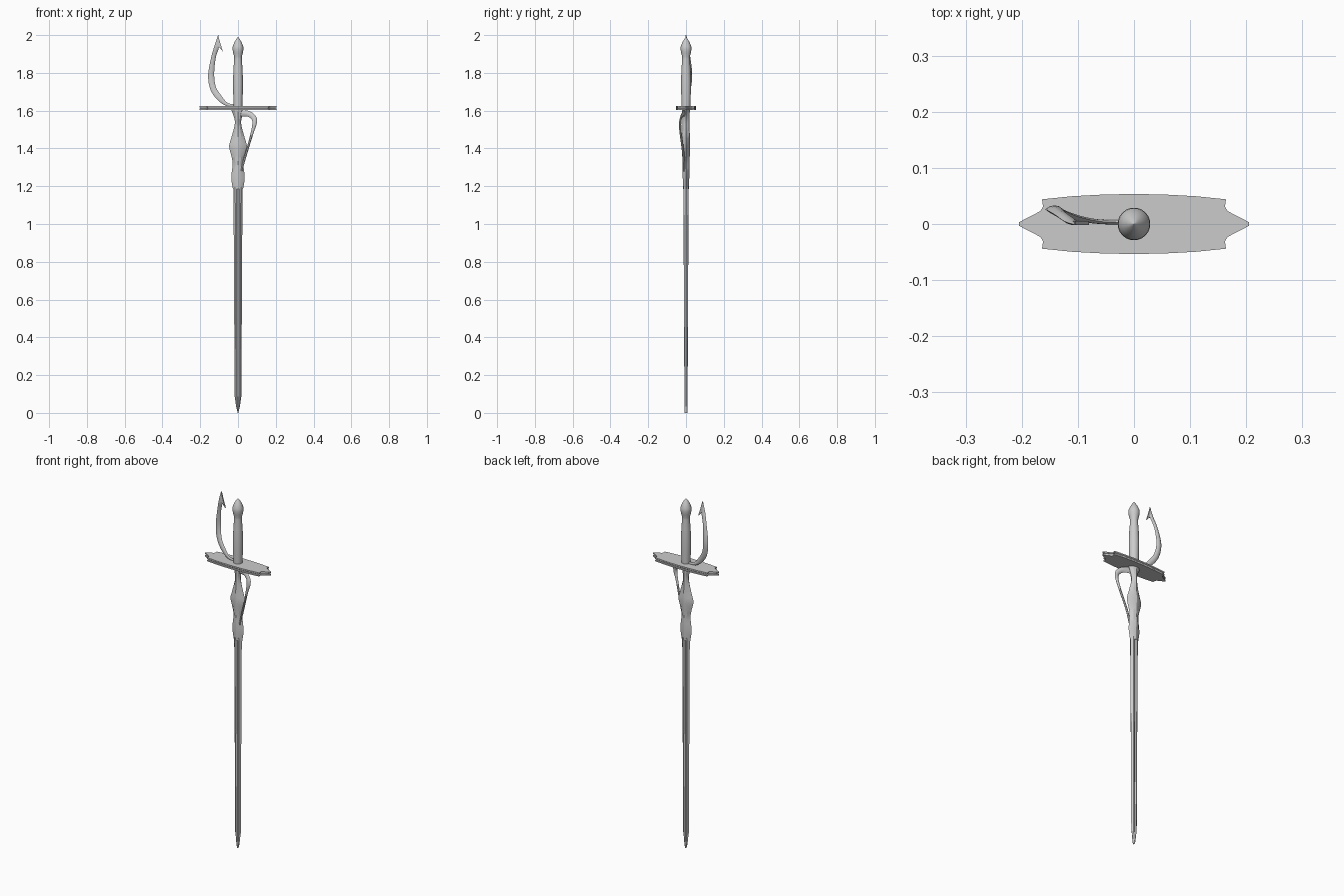
import bpy, bmesh, math
from mathutils import Vector

if "Cube" in bpy.data.objects:
    bpy.data.objects.remove(bpy.data.objects["Cube"])


def finish(name, bm, angle=30):
    bmesh.ops.remove_doubles(bm, verts=bm.verts, dist=0.00005)
    bmesh.ops.recalc_face_normals(bm, faces=bm.faces)
    me = bpy.data.meshes.new(name)
    bm.to_mesh(me)
    bm.free()
    ob = bpy.data.objects.new(name, me)
    bpy.context.collection.objects.link(ob)
    bpy.context.view_layer.objects.active = ob
    ob.select_set(True)
    bpy.ops.object.shade_smooth_by_angle(angle=math.radians(angle))
    ob.select_set(False)
    return ob


def loft(name, rings, angle=30):
    """Skin a list of equal-length closed rings and cap both ends."""
    bm = bmesh.new()
    vs = [[bm.verts.new(p) for p in r] for r in rings]
    n = len(rings[0])
    for a, b in zip(vs, vs[1:]):
        for i in range(n):
            bm.faces.new((a[i], a[(i + 1) % n], b[(i + 1) % n], b[i]))
    bm.faces.new(vs[0])
    bm.faces.new(vs[-1])
    return finish(name, bm, angle)


def smooth(keys, steps=5):
    """Catmull-Rom through tuples of any size."""
    k = [keys[0]] + keys + [keys[-1]]
    out = []
    for p0, p1, p2, p3 in zip(k, k[1:], k[2:], k[3:]):
        for s in range(steps):
            t = s / steps
            out.append(tuple(0.5 * (2 * b + (c - a) * t + (2 * a - 5 * b + 4 * c - d) * t * t
                             + (3 * b - a - 3 * c + d) * t ** 3)
                             for a, b, c, d in zip(p0, p1, p2, p3)))
    return out + [keys[-1]]


def prism(name, outline, lo, hi, axis):
    put = (lambda a, b, h: (a, h, b)) if axis == 'y' else (lambda a, b, h: (a, b, h))
    return loft(name, [[put(a, b, h) for a, b in outline] for h in (lo, hi)])


def ribbon(name, keys):
    """Curved bar in the front plane; keys are x, y, z, half width, half depth."""
    pts = smooth(keys)
    rings = []
    for i, (x, y, z, w, d) in enumerate(pts):
        a, b = pts[max(i - 1, 0)], pts[min(i + 1, len(pts) - 1)]
        side = Vector((b[2] - a[2], 0, a[0] - b[0])).normalized()
        c, deep = Vector((x, y, z)), Vector((0, d, 0))
        rings.append([c + side * w * u + deep * v for u, v in
                      ((1, 0), (.5, .85), (0, 1), (-.5, .85), (-1, 0), (-.5, -.85), (0, -1), (.5, -.85))])
    return loft(name, rings, 40)


# blade: bevelled edges with a shallow groove down each face
section = ((1, 0), (.62, .9), (.38, 1), (0, .6), (-.38, 1), (-.62, .9),
           (-1, 0), (-.62, -.9), (-.38, -1), (0, -.6), (.38, -1), (.62, -.9))
blade = [(0, .0015, .008), (.035, .01, .008), (.09, .018, .0085), (.6, .0205, .011), (1.2, .024, .014)]
loft("blade", [[(w * u, d * v, z) for u, v in section] for z, w, d in blade], 15)

# waisted forte between blade and guard
forte = smooth([(1.185, .027, .015), (1.235, .035, .017), (1.275, .033, .018), (1.32, .028, .018),
                (1.36, .035, .02), (1.41, .047, .022), (1.455, .036, .021), (1.53, .017, .018),
                (1.575, .024, .019), (1.607, .038, .021)], 4)
hexa = ((1, 0), (.5, .75), (0, 1), (-.5, .75), (-1, 0), (-.5, -.75), (0, -1), (.5, -.75))
loft("forte", [[(w * u, d * v, z) for u, v in hexa] for z, w, d in forte], 25)

# guard plate: curved long sides, notched corners, pointed ends, grooved rim
quarter = [(.205, .003), (.196, .008), (.18, .016), (.167, .023), (.162, .031),
           (.164, .044), (.11, .0495), (.055, .0525)]
outline = (quarter + [(0, .0535)] + [(-x, y) for x, y in reversed(quarter)]
           + [(-x, -y) for x, y in quarter] + [(0, -.0535)] + [(x, -y) for x, y in reversed(quarter)])
layers = [(1.604, 1), (1.611, 1), (1.613, .965), (1.616, .965), (1.618, 1), (1.625, 1)]
loft("guard", [[(x * s, y * s, z) for x, y in outline] for z, s in layers])

# grip and pommel, turned
profile = [(1.62, .023), (1.68, .025), (1.75, .0265), (1.82, .024), (1.875, .02), (1.885, .02),
           (1.905, .0255), (1.925, .029), (1.94, .028), (1.96, .02), (1.978, .01), (1.99, .0005)]
loft("grip_and_pommel", [[(r * math.cos(i * math.tau / 24), r * math.sin(i * math.tau / 24), z)
                          for i in range(24)] for z, r in profile], 35)

# knuckle bow with barbed tip
ribbon("knuckle_bow", [(-.015, .003, 1.627, .006, .004), (-.06, .004, 1.634, .009, .004),
                       (-.1, .01, 1.67, .015, .005), (-.132, .02, 1.72, .016, .006),
                       (-.142, .026, 1.79, .016, .007), (-.13, .017, 1.88, .012, .006),
                       (-.113, .005, 1.94, .012, .005), (-.105, -.001, 2.0, .001, .001)])
prism("bow_barb", [(-.105, 1.997), (-.093, 1.955), (-.08, 1.913), (-.098, 1.935), (-.112, 1.94)],
      -.002, .005, 'y')

# finger loop under the guard, bulging forward and running down the forte
ribbon("finger_loop", [(.015, -.008, 1.588, .018, .006), (.055, -.016, 1.583, .015, .006),
                       (.083, -.026, 1.563, .014, .006), (.088, -.031, 1.535, .012, .006),
                       (.077, -.029, 1.49, .008, .006), (.057, -.02, 1.42, .006, .006),
                       (.036, -.012, 1.35, .006, .006), (.018, -.011, 1.28, .004, .006)])
